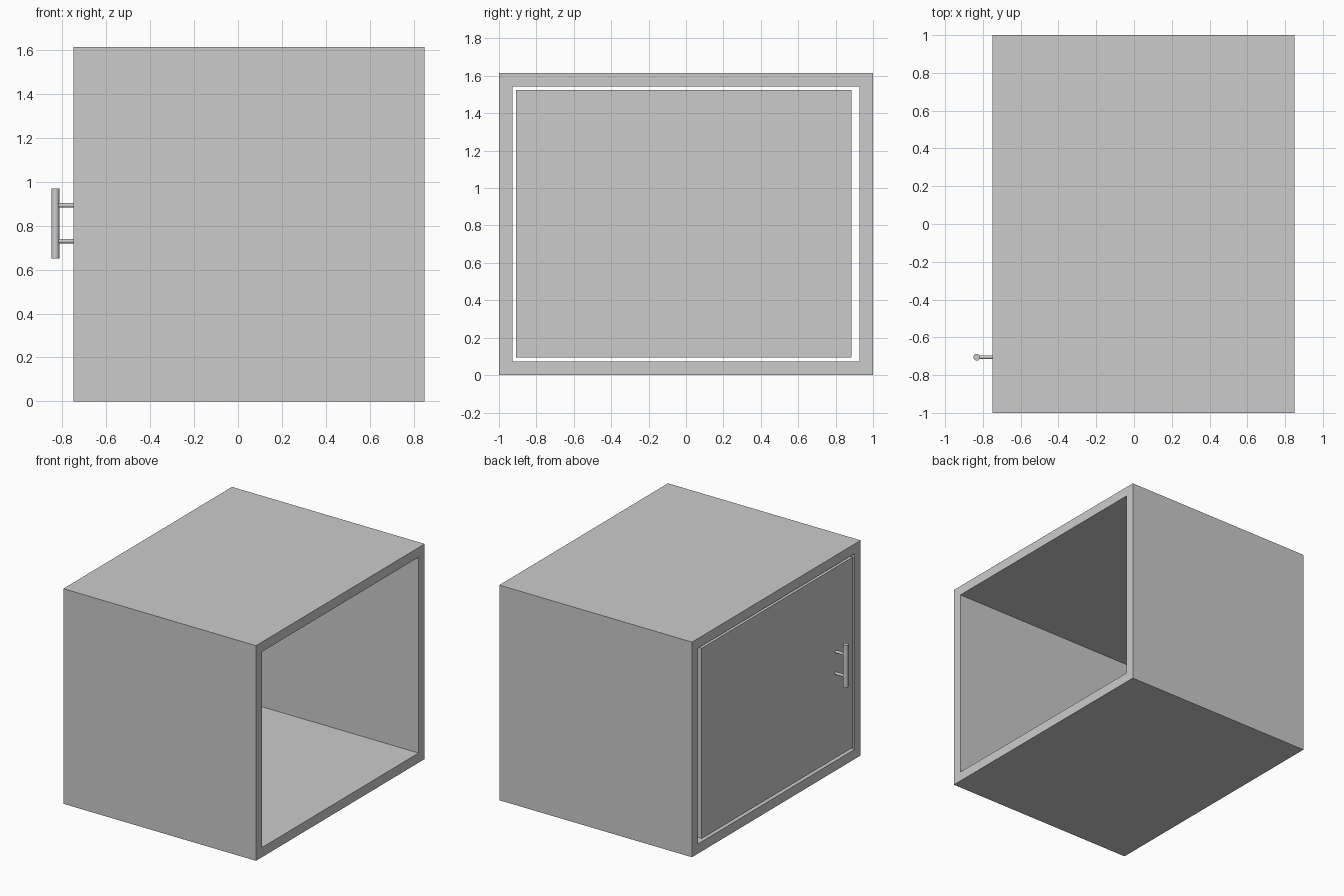
import bpy
import bmesh
from mathutils import Matrix, Vector

default = bpy.data.objects.get("Cube")
if default:
    bpy.data.objects.remove(default, do_unlink=True)

# Single plain grey finish
grey = bpy.data.materials.new("light_grey")
grey.use_nodes = True
colour = (0.6, 0.6, 0.6, 1)
grey.diffuse_color = colour
grey.node_tree.nodes["Principled BSDF"].inputs["Base Color"].default_value = colour


def add_object(name, bm):
    mesh = bpy.data.meshes.new(name)
    bm.to_mesh(mesh)
    bm.free()
    mesh.materials.append(grey)
    obj = bpy.data.objects.new(name, mesh)
    bpy.context.collection.objects.link(obj)
    return obj


def box(name, low, high):
    low, high = Vector(low), Vector(high)
    bm = bmesh.new()
    bmesh.ops.create_cube(bm, size=1)
    bmesh.ops.scale(bm, vec=high - low, verts=bm.verts)
    bmesh.ops.translate(bm, vec=(low + high) / 2, verts=bm.verts)
    return add_object(name, bm)


def rod(name, start, end, radius, sides=32):
    start, end = Vector(start), Vector(end)
    axis = end - start
    turn = axis.to_track_quat("Z", "Y").to_matrix().to_4x4()
    bm = bmesh.new()
    bmesh.ops.create_cone(bm, cap_ends=True, segments=sides, radius1=radius,
                          radius2=radius, depth=axis.length,
                          matrix=Matrix.Translation((start + end) / 2) @ turn)
    for face in bm.faces:
        face.smooth = len(face.verts) == 4
    for edge in bm.edges:
        edge.smooth = all(f.smooth for f in edge.link_faces)
    return add_object(name, bm)


BACK, FRONT = 0.85, -0.75
HEIGHT, WALL = 1.615, 0.073


def loop(bm, x, inset):
    y, low, high = 1 - inset, inset, HEIGHT - inset
    return [bm.verts.new((x, *p)) for p in ((-y, low), (y, low), (y, high), (-y, high))]


# Cabinet shell: rectangular tube open at both ends
bm = bmesh.new()
loops = [loop(bm, FRONT, 0), loop(bm, BACK, 0), loop(bm, BACK, WALL), loop(bm, FRONT, WALL)]
for a, b in zip(loops, loops[1:] + loops[:1]):
    for i in range(4):
        j = (i + 1) % 4
        bm.faces.new((a[i], a[j], b[j], b[i]))
bmesh.ops.recalc_face_normals(bm, faces=bm.faces)
add_object("cabinet_shell", bm)

# Door set flush in the opening, with a narrow gap all round
box("door", (FRONT, -0.908, 0.095), (FRONT + 0.05, 0.885, 1.525))

# Bar handle on two posts
HANDLE_X, HANDLE_Y = -0.832, -0.705
rod("handle_bar", (HANDLE_X, HANDLE_Y, 0.65), (HANDLE_X, HANDLE_Y, 0.97), 0.018)
for name, z in (("lower_handle_post", 0.73), ("upper_handle_post", 0.893)):
    rod(name, (FRONT, HANDLE_Y, z), (HANDLE_X, HANDLE_Y, z), 0.01)
